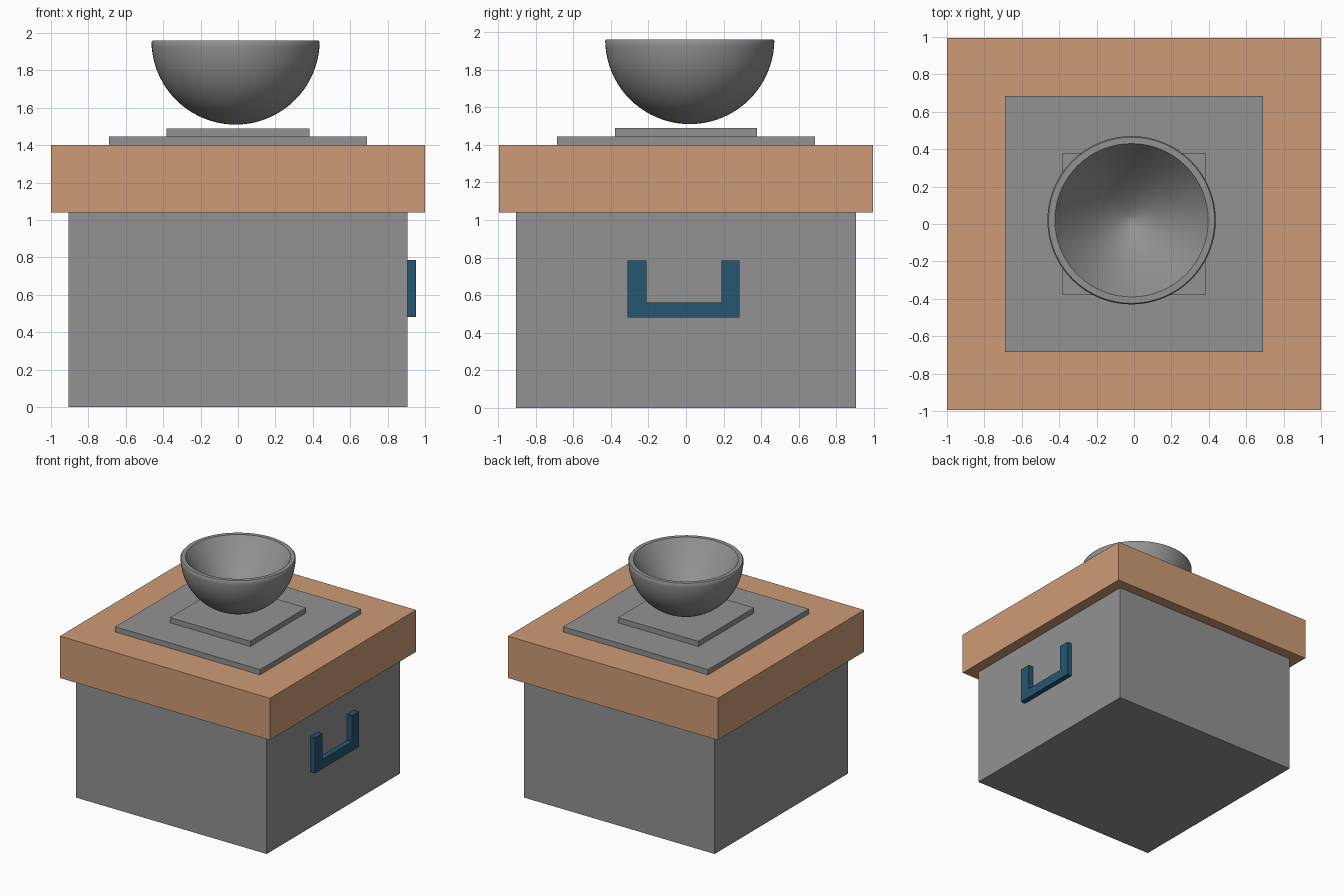
import bpy, bmesh, math
from mathutils import Matrix

if "Cube" in bpy.data.objects:
    bpy.data.objects.remove(bpy.data.objects["Cube"])


def material(name, rgb):
    m = bpy.data.materials.new(name)
    m.diffuse_color = (*rgb, 1)
    m.use_nodes = True
    m.node_tree.nodes["Principled BSDF"].inputs["Base Color"].default_value = m.diffuse_color
    return m


grey = material("grey", (0.29, 0.29, 0.29))
tan = material("tan", (0.62, 0.33, 0.18))
blue = material("dark blue", (0.018, 0.095, 0.16))


def make_object(name, bm, mat):
    bmesh.ops.recalc_face_normals(bm, faces=bm.faces)
    me = bpy.data.meshes.new(name)
    bm.to_mesh(me)
    bm.free()
    me.materials.append(mat)
    ob = bpy.data.objects.new(name, me)
    bpy.context.collection.objects.link(ob)
    return ob


def box(name, hx, hy, z0, z1, mat):
    bm = bmesh.new()
    bmesh.ops.create_cube(bm, size=1, matrix=Matrix.Translation((0, 0, (z0 + z1) / 2))
                          @ Matrix.Diagonal((2 * hx, 2 * hy, z1 - z0, 1)))
    return make_object(name, bm, mat)


# Body, lid and stepped plates
box("body", 0.907, 0.905, 0, 1.04, grey)
box("lid", 1.0, 0.995, 1.04, 1.4, tan)
box("lower_plate", 0.69, 0.685, 1.4, 1.445, grey)
box("upper_plate", 0.383, 0.379, 1.445, 1.49, grey)

# U-shaped handle on the right side, extruded from its outline
bm = bmesh.new()
outline = [(-0.31, 0.785), (-0.31, 0.48), (0.285, 0.48), (0.285, 0.785),
           (0.19, 0.785), (0.19, 0.56), (-0.21, 0.56), (-0.21, 0.785)]
face = bm.faces.new([bm.verts.new((0.907, y, z)) for y, z in outline])
ext = bmesh.ops.extrude_face_region(bm, geom=[face], use_keep_orig=True)
bmesh.ops.translate(bm, vec=(0.045, 0, 0),
                    verts=[v for v in ext["geom"] if isinstance(v, bmesh.types.BMVert)])
make_object("handle", bm, blue)

# Floating bowl: hemispherical outside, hollow tapering inside
RIM, R, INNER = 1.96, 0.45, 0.41
profile = [(R * math.sin(a), RIM - R * math.cos(a))
           for a in (math.pi / 2 * i / 20 for i in range(20))]
profile += [(R, RIM - 0.008), (R - 0.006, RIM)]
profile += [(INNER * t, 1.56 + (RIM - 1.56) * t ** 1.5)
            for t in (1 - i / 16 for i in range(17))]
bm = bmesh.new()
verts = [bm.verts.new((r, 0, z)) for r, z in profile]
edges = [bm.edges.new(pair) for pair in zip(verts, verts[1:])]
bmesh.ops.spin(bm, geom=verts + edges, cent=(0, 0, 0), axis=(0, 0, 1),
               angle=math.tau, steps=64, use_merge=True)
bmesh.ops.remove_doubles(bm, verts=bm.verts, dist=0.0005)
bowl = make_object("bowl", bm, grey)
bowl.location = (-0.013, 0.02, 0)
bpy.context.view_layer.objects.active = bowl
bowl.select_set(True)
bpy.ops.object.shade_smooth_by_angle(angle=math.radians(50))
